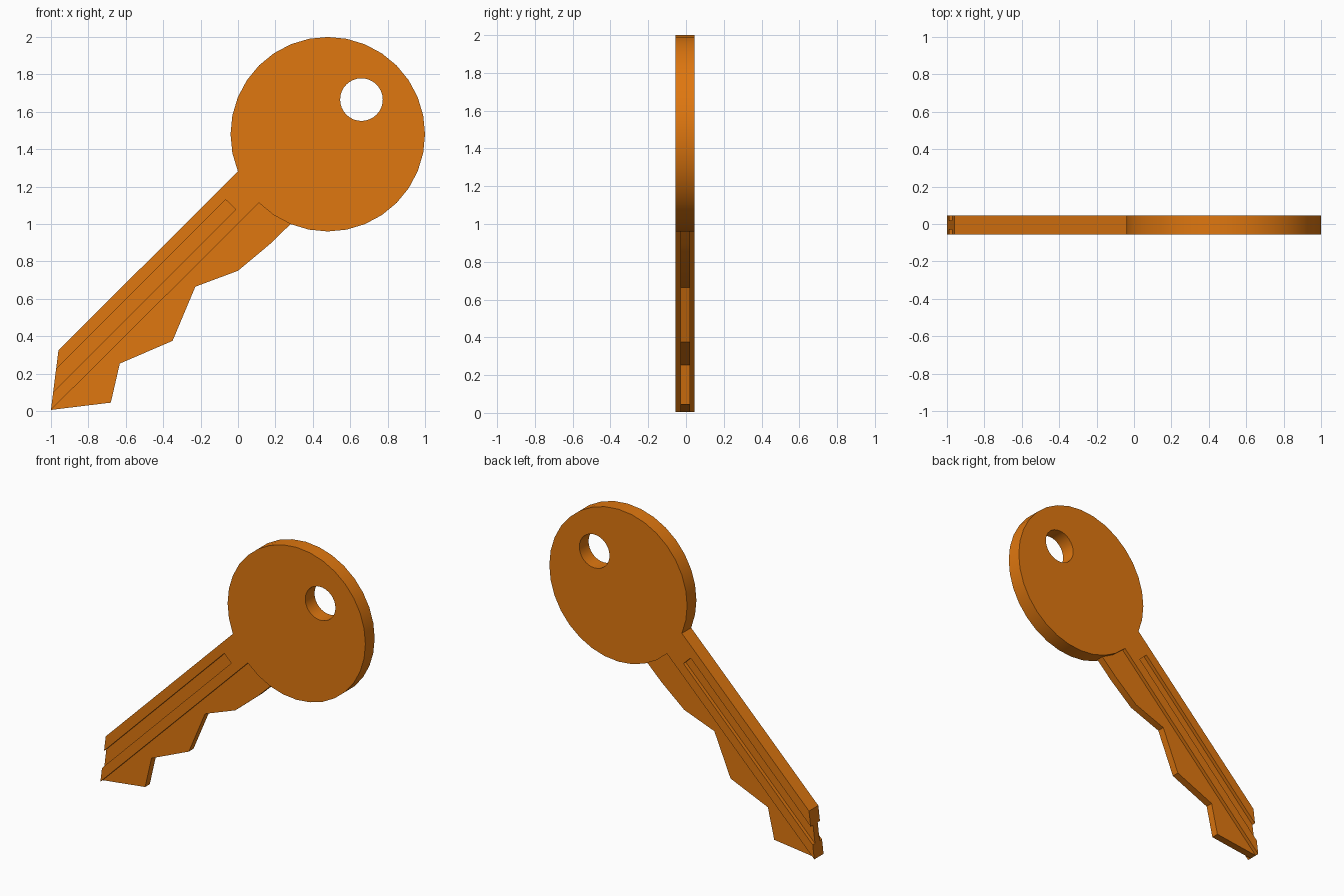
import bpy, bmesh, math

if "Cube" in bpy.data.objects:
    bpy.data.objects.remove(bpy.data.objects["Cube"])

Y_FRONT, Y_BACK = -0.055, 0.045      # full thickness of the key
THIN_FRONT, THIN_BACK = -0.03, 0.02  # thinner bitted strip and groove floors
CENTRE, RADIUS, SIDES = (0.48, 1.48), 0.52, 32

brass = bpy.data.materials.new("orange_brass")
brass.diffuse_color = (0.74, 0.185, 0.005, 1)
brass.use_nodes = True
brass.node_tree.nodes["Principled BSDF"].inputs["Base Color"].default_value = brass.diffuse_color


def ring(cx, cz, r, n, first=0, last=None):
    """Points first..last of an n-sided circle in the xz plane."""
    last = n - 1 if last is None else last
    return [(cx + r * math.cos(2 * math.pi * i / n),
             cz + r * math.sin(2 * math.pi * i / n)) for i in range(first, last + 1)]


def plate(name, outline, y0, y1):
    """Extrude an xz outline from y0 to y1."""
    bm = bmesh.new()
    face = bm.faces.new([bm.verts.new((x, y0, z)) for x, z in outline])
    ext = bmesh.ops.extrude_face_region(bm, geom=[face])["geom"]
    moved = [g for g in ext if isinstance(g, bmesh.types.BMVert)]
    bmesh.ops.translate(bm, verts=moved, vec=(0, y1 - y0, 0))
    bmesh.ops.recalc_face_normals(bm, faces=bm.faces)
    mesh = bpy.data.meshes.new(name)
    bm.to_mesh(mesh)
    bm.free()
    mesh.materials.append(brass)
    ob = bpy.data.objects.new(name, mesh)
    bpy.context.collection.objects.link(ob)
    return ob


def select(ob):
    bpy.ops.object.select_all(action='DESELECT')
    ob.select_set(True)
    bpy.context.view_layer.objects.active = ob


def cut(ob, cutter):
    """Subtract the cutter, then throw it away."""
    cutter.hide_render = True
    mod = ob.modifiers.new("cut", 'BOOLEAN')
    mod.operation, mod.solver, mod.object = 'DIFFERENCE', 'EXACT', cutter
    select(ob)
    bpy.ops.object.modifier_apply(modifier=mod.name)
    bpy.data.objects.remove(cutter)


# Round bow and the thick spine of the blade, in one outline
tip = (-1.0, 0.006)
bow_arc = ring(*CENTRE, RADIUS, SIDES, 20, 18 + SIDES)
body = plate("bow_and_spine", bow_arc + [(-0.96, 0.325), tip], Y_FRONT, Y_BACK)

# Keyring hole
cut(body, plate("hole_cutter", ring(0.66, 1.665, 0.114, 32), -0.2, 0.2))

# Long groove on each side, running out through the tip
groove = [(-0.066, 1.13), (-0.012, 1.078), (-1.112, -0.022), (-1.166, 0.03)]
cut(body, plate("front_groove_cutter", groove, -0.2, THIN_FRONT))
cut(body, plate("back_groove_cutter", groove, THIN_BACK, 0.2))

# Thin strip with the cut teeth, meeting the bow along its rim
rim = ring(*CENTRE, RADIUS, SIDES, 20, 22)
teeth = [tip, (-0.68, 0.045), (-0.632, 0.254), (-0.35, 0.375),
         (-0.228, 0.665), (0.0, 0.75), (0.17, 0.892)]
bitting = plate("toothed_strip", teeth + rim[::-1], THIN_FRONT, THIN_BACK)

for ob in (body, bitting):
    select(ob)
    bpy.ops.object.shade_smooth_by_angle(angle=math.radians(20))
